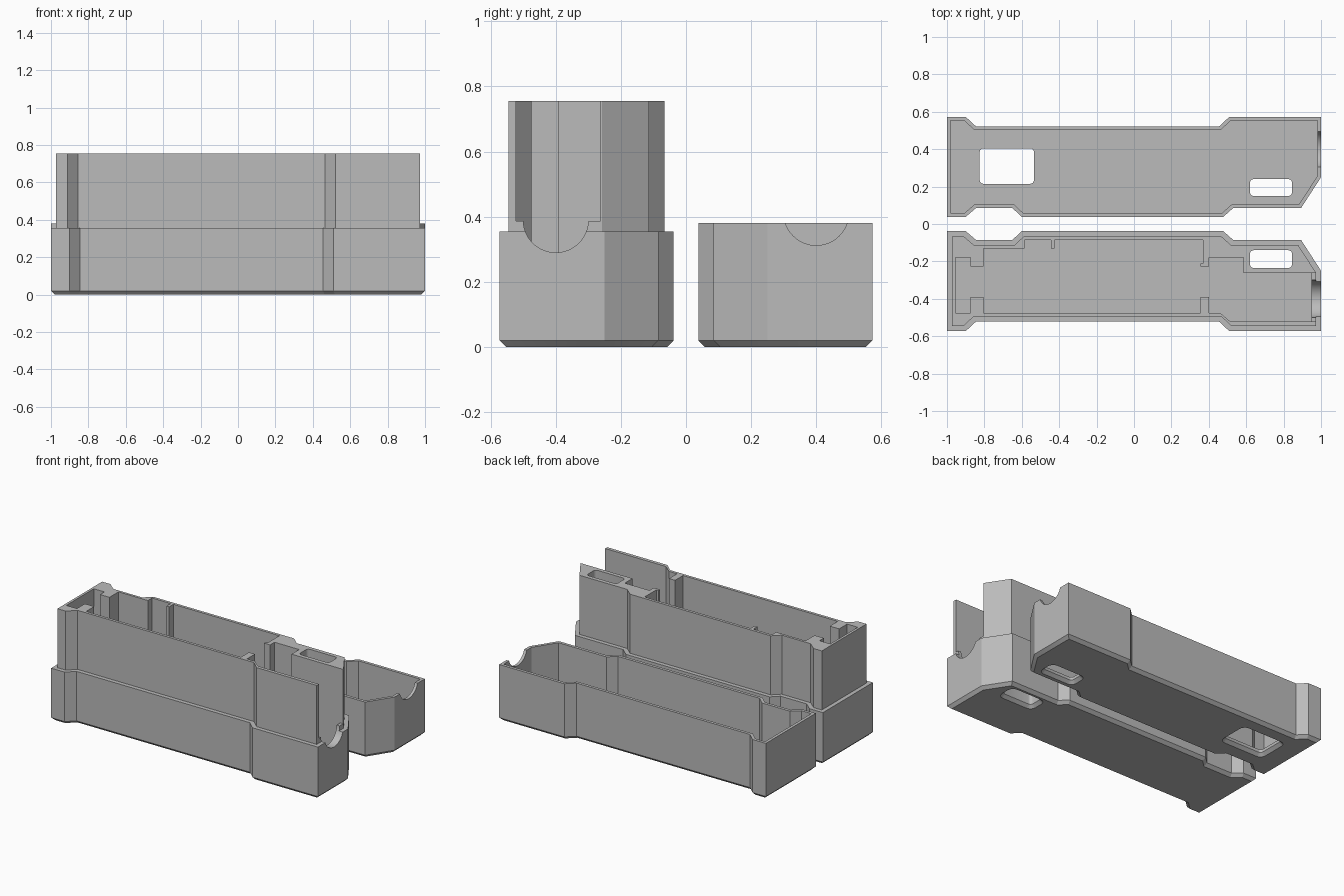
import bpy
import bmesh
import math
from mathutils import Vector

old = bpy.data.objects.get("Cube")
if old:
    bpy.data.objects.remove(old, do_unlink=True)

grey = bpy.data.materials.new("plain grey")
grey.use_nodes = True
grey.diffuse_color = (0.5, 0.5, 0.5, 1)
grey.node_tree.nodes["Principled BSDF"].inputs["Base Color"].default_value = (0.5, 0.5, 0.5, 1)


def inset(outline, d):
    """Mitred inset of a counter-clockwise outline."""
    result = []
    for i, p in enumerate(outline):
        p = Vector(p)
        a = (p - Vector(outline[i - 1])).normalized()
        b = (Vector(outline[(i + 1) % len(outline)]) - p).normalized()
        na, nb = Vector((-a.y, a.x)), Vector((-b.y, b.x))
        result.append(p + (na + nb) * (d / (1 + na.dot(nb))))
    return result


def loft(name, rings):
    """Closed solid through (outline, height) rings, bottom to top."""
    bm = bmesh.new()
    loops = [[bm.verts.new((p[0], p[1], z)) for p in pts] for pts, z in rings]
    n = len(loops[0])
    for low, high in zip(loops, loops[1:]):
        for i in range(n):
            j = (i + 1) % n
            bm.faces.new((low[i], low[j], high[j], high[i]))
    bm.faces.new(loops[0][::-1])
    bm.faces.new(loops[-1])
    bmesh.ops.recalc_face_normals(bm, faces=bm.faces)
    mesh = bpy.data.meshes.new(name)
    bm.to_mesh(mesh)
    bm.free()
    mesh.materials.append(grey)
    obj = bpy.data.objects.new(name, mesh)
    bpy.context.collection.objects.link(obj)
    return obj


def rounded(x0, x1, y0, y1, r):
    """Counter-clockwise rounded rectangle."""
    corners = [(x1 - r, y1 - r), (x0 + r, y1 - r), (x0 + r, y0 + r), (x1 - r, y0 + r)]
    pts = []
    for k, (cx, cy) in enumerate(corners):
        for s in range(5):
            t = math.pi / 2 * (k + s / 4)
            pts.append((cx + r * math.cos(t), cy + r * math.sin(t)))
    return pts


def floor_hole(x0, x1, y0, y1):
    """Cutter for a through hole with a bevelled lower edge."""
    pts = rounded(x0, x1, y0, y1, 0.02)
    return loft("hole_cutter", [(inset(pts, -0.03), -0.01), (pts, 0.02), (pts, 1)])


def end_notch(y, z):
    """Cutter for the round cable notch in the right end."""
    bpy.ops.mesh.primitive_cylinder_add(vertices=64, radius=0.1, depth=0.2, location=(1.01, y, z),
                                        rotation=(0, math.pi / 2, 0))
    return bpy.context.object


def cut(obj, cutters):
    bpy.context.view_layer.objects.active = obj
    for cutter in cutters:
        mod = obj.modifiers.new("cut", "BOOLEAN")
        mod.operation = "DIFFERENCE"
        mod.solver = "EXACT"
        mod.object = cutter
        bpy.ops.object.modifier_apply(modifier=mod.name)
        bpy.data.objects.remove(cutter, do_unlink=True)
    bpy.ops.object.select_all(action="DESELECT")
    obj.select_set(True)
    bpy.ops.object.shade_smooth_by_angle(angle=math.radians(25))


# Shared outline of both halves, the second mirrored front to back
base_outline = [
    (-1, -0.573), (-0.9, -0.573), (-0.845, -0.522), (0.455, -0.522), (0.51, -0.573),
    (1, -0.573), (1, -0.25), (0.893, -0.085), (0.53, -0.085), (0.477, -0.038),
    (-0.6, -0.038), (-0.65, -0.085), (-0.845, -0.085), (-0.9, -0.038), (-1, -0.038)]
cover_outline = [(x, -y) for x, y in reversed(base_outline)]

# Deep case: bevelled foot, lower shell and stepped-in upper sleeve
sleeve = inset(base_outline, 0.028)
deep_case = loft("deep_case", [(inset(base_outline, 0.02), 0), (base_outline, 0.02),
                               (base_outline, 0.355), (sleeve, 0.355), (sleeve, 0.755)])

# Cavity with posts, rib and the solid block around the slot
cavity = [
    (-0.955, -0.475), (-0.875, -0.475), (-0.875, -0.39), (-0.805, -0.39), (-0.805, -0.475),
    (0.355, -0.475), (0.355, -0.39), (0.4, -0.39), (0.4, -0.475), (0.46, -0.475),
    (0.515, -0.522), (0.95, -0.522), (0.95, -0.262), (0.585, -0.262), (0.585, -0.18),
    (0.4, -0.18), (0.4, -0.227), (0.355, -0.227), (0.355, -0.21), (0.37, -0.21),
    (0.37, -0.085), (-0.425, -0.085), (-0.425, -0.13), (-0.445, -0.13), (-0.445, -0.085),
    (-0.585, -0.085), (-0.585, -0.13), (-0.805, -0.13), (-0.805, -0.227),
    (-0.875, -0.227), (-0.875, -0.18), (-0.955, -0.18)]
end_opening = [(0.92, -0.522), (1.1, -0.522), (1.1, -0.262), (0.92, -0.262)]
cut(deep_case, [
    loft("cavity_cutter", [(cavity, 0.04), (cavity, 1)]),
    loft("opening_cutter", [(end_opening, 0.387), (end_opening, 1)]),
    end_notch(-0.4, 0.39),
    floor_hole(0.62, 0.845, -0.235, -0.14)])

# Shallow cover: thin-walled tray with window, slot and end notch
tray = inset(cover_outline, 0.02)
shallow_cover = loft("shallow_cover", [(tray, 0), (cover_outline, 0.02), (cover_outline, 0.38)])
cut(shallow_cover, [
    loft("tray_cutter", [(tray, 0.04), (tray, 1)]),
    end_notch(0.4, 0.412),
    floor_hole(0.62, 0.845, 0.15, 0.24),
    floor_hole(-0.825, -0.535, 0.215, 0.405)])
